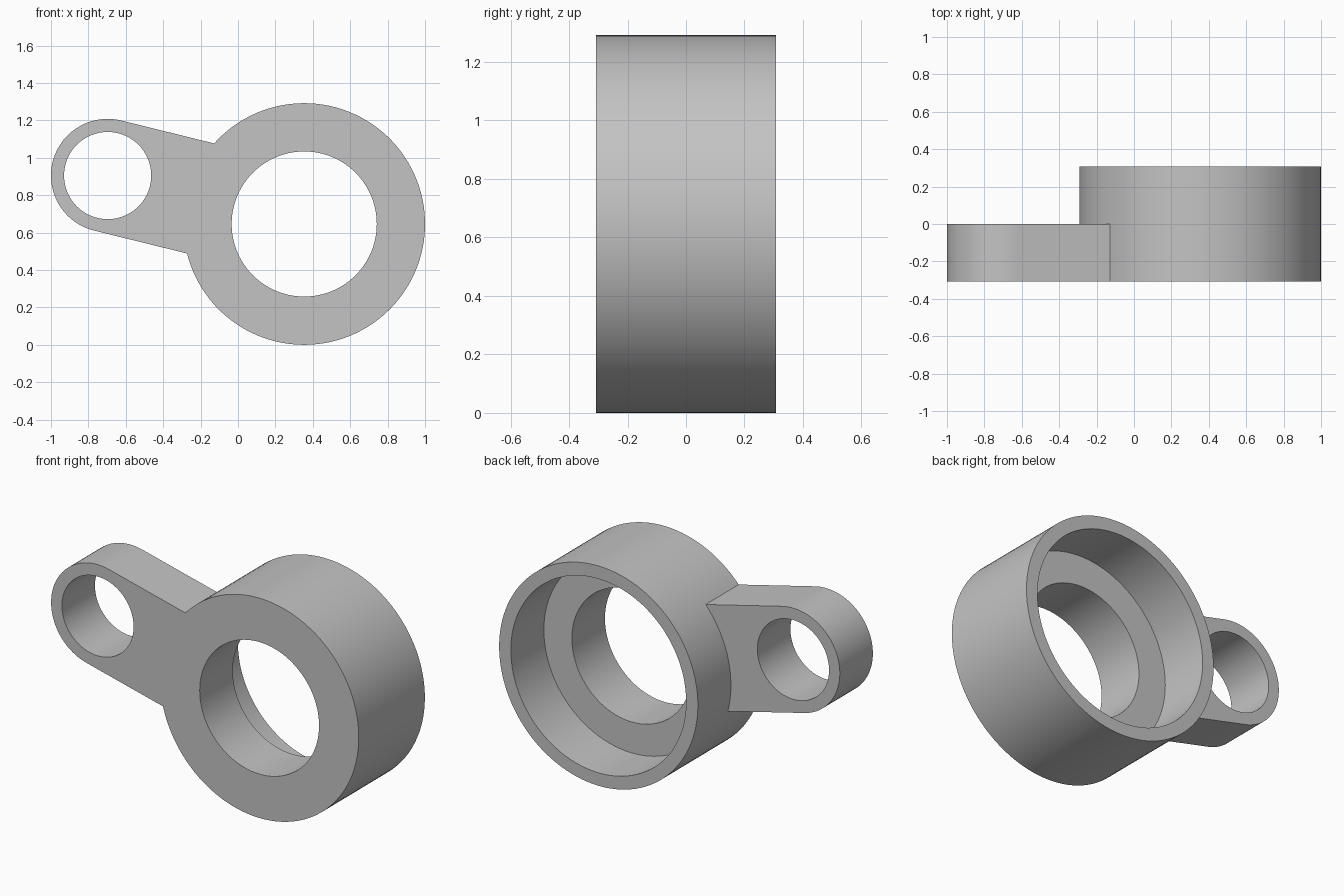
import bpy
import bmesh
from math import atan2, asin, cos, sin, pi

cube = bpy.data.objects.get("Cube")
if cube:
    bpy.data.objects.remove(cube, do_unlink=True)

# Main dimensions (circle centres are x, z)
RING, RING_R, BORE_R, RECESS_R = (0.354, 0.646), 0.646, 0.388, 0.57
LUG, LUG_R, EYE_R = (-0.697, 0.905), 0.303, 0.233
FRONT, STEP, BACK = -0.307, 0.0, 0.307

# Direction from ring to lug, and half the angle the lug covers on the ring
axis = atan2(LUG[1] - RING[1], LUG[0] - RING[0])
half = asin(LUG_R / RING_R)


def arc(centre, radius, start, end, steps):
    return [(centre[0] + radius * cos(start + (end - start) * i / steps),
             centre[1] + radius * sin(start + (end - start) * i / steps))
            for i in range(steps + 1)]


def circle(centre, radius, steps=96):
    return arc(centre, radius, 0, 2 * pi, steps)[:-1]


bm = bmesh.new()


def loop(points, y):
    return [bm.verts.new((x, y, z)) for x, z in points]


def wall(points, y0, y1):
    a, b = loop(points, y0), loop(points, y1)
    for i in range(len(a)):
        j = (i + 1) % len(a)
        bm.faces.new((a[i], a[j], b[j], b[i]))


def cap(y, *outlines):
    edges = []
    for points in outlines:
        v = loop(points, y)
        edges += [bm.edges.new((v[i - 1], v[i])) for i in range(len(v))]
    bmesh.ops.triangle_fill(bm, edges=edges, use_beauty=True, normal=(0, 1, 0))


# Profiles
free_arc = arc(RING, RING_R, axis + half, axis - half + 2 * pi, 96)
joint_arc = arc(RING, RING_R, axis - half, axis + half, 20)
lug_arc = arc(LUG, LUG_R, axis - pi / 2, axis + pi / 2, 48)
plate = free_arc + lug_arc
ring = free_arc + joint_arc[1:-1]
lug = lug_arc + joint_arc[::-1]
bore, recess, eye = circle(RING, BORE_R), circle(RING, RECESS_R), circle(LUG, EYE_R)

# Front half: ring and lug in one plate
cap(FRONT, plate, bore, eye)
wall(plate, FRONT, STEP)
wall(bore, FRONT, STEP)
wall(eye, FRONT, STEP)

# Back of the lug and floor of the recess
cap(STEP, lug, eye)
cap(STEP, recess, bore)

# Back half: thin collar
wall(ring, STEP, BACK)
wall(recess, STEP, BACK)
cap(BACK, ring, recess)

bmesh.ops.remove_doubles(bm, verts=bm.verts[:], dist=0.0001)
bmesh.ops.recalc_face_normals(bm, faces=bm.faces[:])

mesh = bpy.data.meshes.new("ring_with_lug")
bm.to_mesh(mesh)
bm.free()
part = bpy.data.objects.new("ring_with_lug", mesh)
bpy.context.collection.objects.link(part)

# Plain grey material
grey = bpy.data.materials.new("light_grey")
grey.use_nodes = True
colour = (0.55, 0.55, 0.55, 1)
grey.diffuse_color = colour
grey.node_tree.nodes["Principled BSDF"].inputs["Base Color"].default_value = colour
mesh.materials.append(grey)

# Smooth curved walls, crisp rims
bpy.ops.object.select_all(action="DESELECT")
part.select_set(True)
bpy.context.view_layer.objects.active = part
bpy.ops.object.shade_smooth_by_angle(angle=pi / 6)
